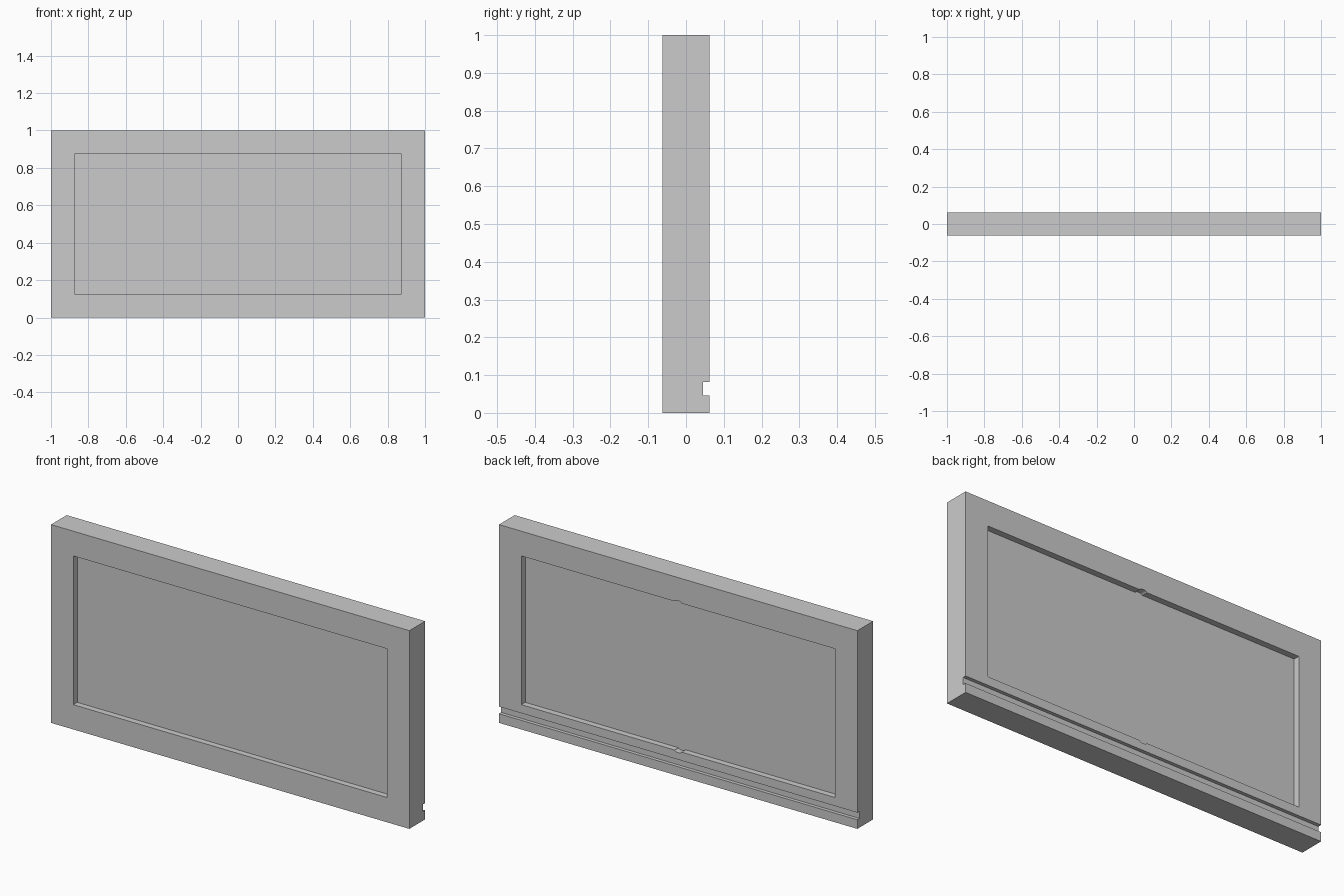
import bpy, math
from mathutils import Vector

if "Cube" in bpy.data.objects:
    bpy.data.objects.remove(bpy.data.objects["Cube"])

HALF_T = 0.0625      # half of the panel thickness
RECESS = 0.031       # depth of the recessed field on each face


def prism(name, outline, sweep):
    """Extrude a closed 3D outline along the sweep vector."""
    n = len(outline)
    base = [Vector(p) for p in outline]
    verts = base + [p + Vector(sweep) for p in base]
    faces = [tuple(range(n)), tuple(range(2 * n - 1, n - 1, -1))]
    faces += [(i, i + n, (i + 1) % n + n, (i + 1) % n) for i in range(n)]
    mesh = bpy.data.meshes.new(name)
    mesh.from_pydata([tuple(v) for v in verts], [], faces)
    obj = bpy.data.objects.new(name, mesh)
    bpy.context.collection.objects.link(obj)
    bpy.context.view_layer.objects.active = obj
    obj.select_set(True)
    bpy.ops.object.mode_set(mode='EDIT')
    bpy.ops.mesh.select_all(action='SELECT')
    bpy.ops.mesh.normals_make_consistent(inside=False)
    bpy.ops.object.mode_set(mode='OBJECT')
    obj.select_set(False)
    return obj


def carve(target, cutter):
    mod = target.modifiers.new(cutter.name, 'BOOLEAN')
    mod.operation = 'DIFFERENCE'
    mod.solver = 'EXACT'
    mod.object = cutter
    cutter.hide_render = True
    bpy.context.view_layer.objects.active = target
    bpy.ops.object.modifier_apply(modifier=mod.name)
    bpy.data.objects.remove(cutter)


# Slab side profile (y, z) with the long groove low on the back
profile = [(-HALF_T, 0), (HALF_T, 0), (HALF_T, 0.046), (0.045, 0.046),
           (0.045, 0.082), (HALF_T, 0.082), (HALF_T, 1), (-HALF_T, 1)]
panel = prism("framed_panel", [(-1, y, z) for y, z in profile], (2, 0, 0))

# Plain rectangular field on the front
corners = [(-0.875, 0.125), (0.875, 0.125), (0.875, 0.875), (-0.875, 0.875)]
carve(panel, prism("front_field", [(x, -0.1, z) for x, z in corners],
                   (0, 0.1 - HALF_T + RECESS, 0)))

# Back field with a shallow finger notch mid-way along top and bottom
arc = [(0.02 * math.cos(a), 0.008 * math.sin(a))
       for a in (math.pi * i / 8 for i in range(9))]
outline = ([corners[0]] + [(-x, 0.125 - d) for x, d in arc] + corners[1:3]
           + [(x, 0.875 + d) for x, d in arc] + [corners[3]])
carve(panel, prism("back_field", [(x, 0.1, z) for x, z in outline],
                   (0, -(0.1 - HALF_T + RECESS), 0)))
